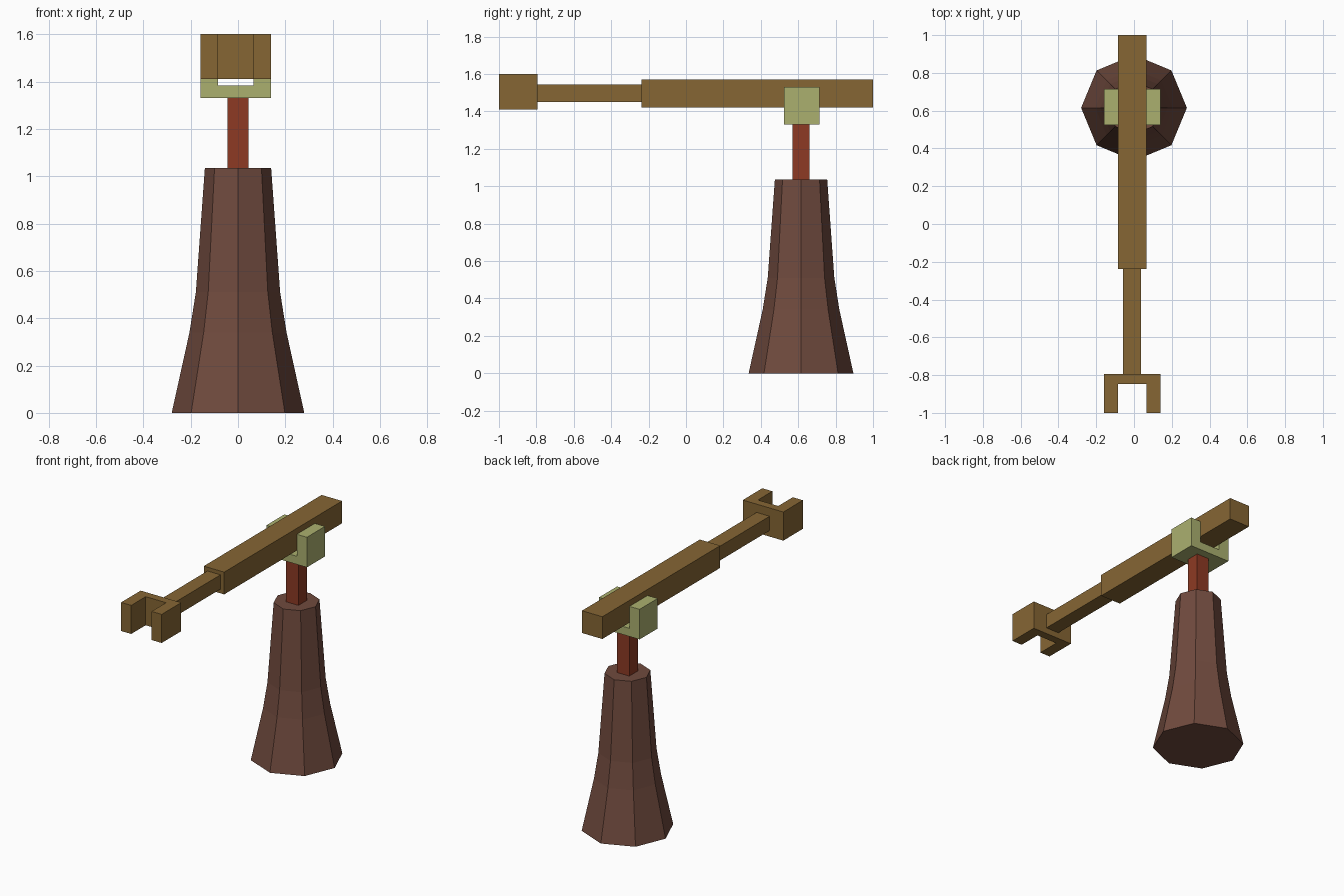
import bpy
import bmesh
import math
from mathutils import Vector

PIVOT_Y = 0.615   # centre line of the stand
ARM_X = -0.01     # centre line of the swinging arm

cube = bpy.data.objects.get("Cube")
if cube:
    bpy.data.objects.remove(cube, do_unlink=True)


def make_material(name, rgb):
    mat = bpy.data.materials.new(name)
    mat.use_nodes = True
    mat.diffuse_color = (*rgb, 1)
    mat.node_tree.nodes["Principled BSDF"].inputs["Base Color"].default_value = (*rgb, 1)
    return mat


def finish(name, bm, mat):
    bmesh.ops.recalc_face_normals(bm, faces=bm.faces)
    mesh = bpy.data.meshes.new(name)
    bm.to_mesh(mesh)
    bm.free()
    mesh.materials.append(mat)
    obj = bpy.data.objects.new(name, mesh)
    bpy.context.collection.objects.link(obj)
    return obj


def box(name, mat, x, y, z):
    """Box spanning the given (low, high) ranges."""
    bm = bmesh.new()
    bmesh.ops.create_cube(bm, size=1)
    for v in bm.verts:
        v.co = Vector(r[0] if c < 0 else r[1] for c, r in zip(v.co, (x, y, z)))
    return finish(name, bm, mat)


def extrude_profile(name, mat, points, offset):
    """Extrude a flat outline along an offset."""
    bm = bmesh.new()
    face = bm.faces.new([bm.verts.new(p) for p in points])
    result = bmesh.ops.extrude_face_region(bm, geom=[face], use_keep_orig=True)
    moved = [g for g in result["geom"] if isinstance(g, bmesh.types.BMVert)]
    bmesh.ops.translate(bm, verts=moved, vec=offset)
    return finish(name, bm, mat)


def u_outline(outer, inner, back, floor, tip):
    """U shape as (across, along) pairs, symmetric about the arm."""
    half = [(outer, back), (outer, tip), (inner, tip), (inner, floor)]
    full = half + [(-a, b) for a, b in reversed(half)]
    return [(ARM_X + a, b) for a, b in full]


def stacked_rings(name, mat, profile, sides):
    """Faceted column from (radius, height) rings."""
    bm = bmesh.new()
    rings = []
    for radius, z in profile:
        angles = [math.tau * i / sides for i in range(sides)]
        rings.append([bm.verts.new((radius * math.cos(a), PIVOT_Y + radius * math.sin(a), z))
                      for a in angles])
    for low, high in zip(rings, rings[1:]):
        for i in range(sides):
            j = (i + 1) % sides
            bm.faces.new((low[i], low[j], high[j], high[i]))
    bm.faces.new(rings[0])
    bm.faces.new(rings[-1])
    return finish(name, bm, mat)


dark_brown = make_material("dark brown", (0.162, 0.069, 0.048))
rust_red = make_material("rust red", (0.266, 0.042, 0.017))
pale_green = make_material("pale green", (0.407, 0.434, 0.159))
wood = make_material("wood brown", (0.238, 0.133, 0.034))

# Flared octagonal pedestal and its square post
stacked_rings("pedestal", dark_brown,
              [(0.28, 0), (0.205, 0.34), (0.178, 0.51), (0.14, 1.035)], 8)
box("post", rust_red, (-0.045, 0.045), (PIVOT_Y - 0.045, PIVOT_Y + 0.045), (1.03, 1.335))

# Cradle opening upwards around the beam
cradle = [(x, 0.525, z) for x, z in u_outline(0.149, 0.075, 1.33, 1.384, 1.53)]
extrude_profile("cradle", pale_green, cradle, (0, 0.19, 0))

# Heavy beam and the thinner rod in front of it
box("beam", wood, (ARM_X - 0.075, ARM_X + 0.075), (-0.238, 1), (1.422, 1.57))
box("rod", wood, (ARM_X - 0.048, ARM_X + 0.048), (-0.795, -0.235), (1.45, 1.545))

# Fork opening forwards
fork = [(x, y, 1.41) for x, y in u_outline(0.149, 0.075, -0.795, -0.848, -1)]
extrude_profile("fork", wood, fork, (0, 0, 0.19))
